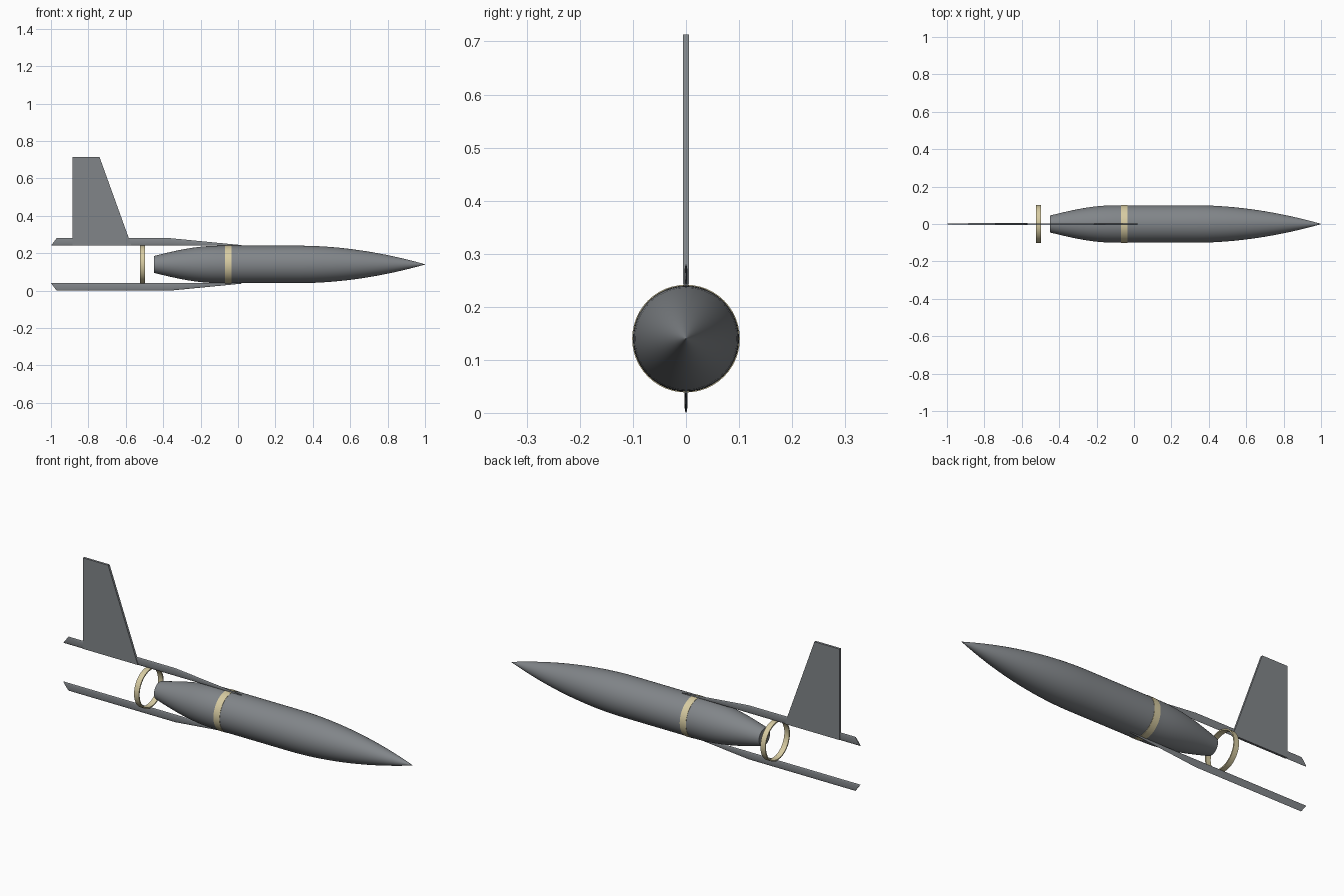
import bpy, bmesh, math

if "Cube" in bpy.data.objects:
    bpy.data.objects.remove(bpy.data.objects["Cube"])

AXIS_Z = 0.14


def material(name, rgb):
    m = bpy.data.materials.new(name)
    m.diffuse_color = (*rgb, 1)
    m.use_nodes = True
    m.node_tree.nodes["Principled BSDF"].inputs["Base Color"].default_value = m.diffuse_color
    return m


GREY = material("metal grey", (0.22, 0.235, 0.25))
CREAM = material("band cream", (0.68, 0.60, 0.36))


def finish(name, bm, mat, angle=None):
    bmesh.ops.recalc_face_normals(bm, faces=bm.faces)
    me = bpy.data.meshes.new(name)
    bm.to_mesh(me)
    bm.free()
    me.materials.append(mat)
    ob = bpy.data.objects.new(name, me)
    bpy.context.collection.objects.link(ob)
    if angle:
        bpy.context.view_layer.objects.active = ob
        ob.select_set(True)
        bpy.ops.object.shade_smooth_by_angle(angle=math.radians(angle))
        ob.select_set(False)
    return ob


def loft(rings, bm, closed=False):
    """Join rings of points into a skin, capped or closed into a loop."""
    rows = [[bm.verts.new(p) for p in r] for r in rings]
    n = len(rows[0])
    pairs = list(zip(rows, rows[1:])) + ([(rows[-1], rows[0])] if closed else [])
    for a, b in pairs:
        for i in range(n):
            j = (i + 1) % n
            bm.faces.new((a[i], a[j], b[j], b[i]))
    if not closed:
        bm.faces.new(rows[0])
        bm.faces.new(rows[-1])


def lathe(name, profile, mat, closed=False, sides=48):
    """Turn (x, radius) points about the long axis."""
    bm = bmesh.new()
    turn = [2 * math.pi * i / sides for i in range(sides)]
    loft([[(x, r * math.cos(t), AXIS_Z + r * math.sin(t)) for t in turn]
          for x, r in profile], bm, closed)
    bmesh.ops.remove_doubles(bm, verts=bm.verts, dist=1e-5)
    return finish(name, bm, mat, 35)


# Body: tapered tail, straight middle, ogive nose
tail = [(-0.45 + 0.35 * t, 0.045 + 0.055 * math.sin(t * math.pi / 2))
        for t in [i / 8 for i in range(9)]]
nose = [(0.33 + 0.67 * t, 0.1 * (1 - t ** 1.9) + 0.0008 * t)
        for t in [i / 16 for i in range(17)]]
lathe("body", tail + nose, GREY)


# Clamp band around the body and open ring behind it
def hoop(name, x0, x1, r0, r1):
    lathe(name, [(x0, r0), (x0, r1), (x1, r1), (x1, r0)], CREAM, closed=True)


hoop("body_band", -0.07, -0.035, 0.097, 0.1015)
hoop("tail_ring", -0.525, -0.497, 0.095, 0.101)


# Thin rounded booms above and below: raked rear end, tapered front end
def boom(name, side):
    bm = bmesh.new()
    rings = []
    # (x at inner edge, x at outer edge, boom depth)
    for xi, xo, depth in [(-1, -0.97, 0.04), (-0.36, -0.36, 0.04),
                          (0.02, 0.02, 0.003)]:
        ring = []
        for i in range(16):
            a = 2 * math.pi * i / 16
            u = 0.5 + 0.5 * math.cos(a)
            ring.append((xi + (xo - xi) * u, 0.003 * math.sin(a),
                         AXIS_Z + side * (0.1 + depth * u)))
        rings.append(ring)
    loft(rings, bm)
    finish(name, bm, GREY, 40)


boom("upper_boom", 1)
boom("lower_boom", -1)

# Tall swept fin on the upper boom
fin = bmesh.new()
outline = [(-0.885, 0.242), (-0.57, 0.242), (-0.74, 0.713), (-0.885, 0.713)]
loft([[(x, y, z) for x, z in outline] for y in (-0.006, 0.006)], fin)
finish("tail_fin", fin, GREY)
